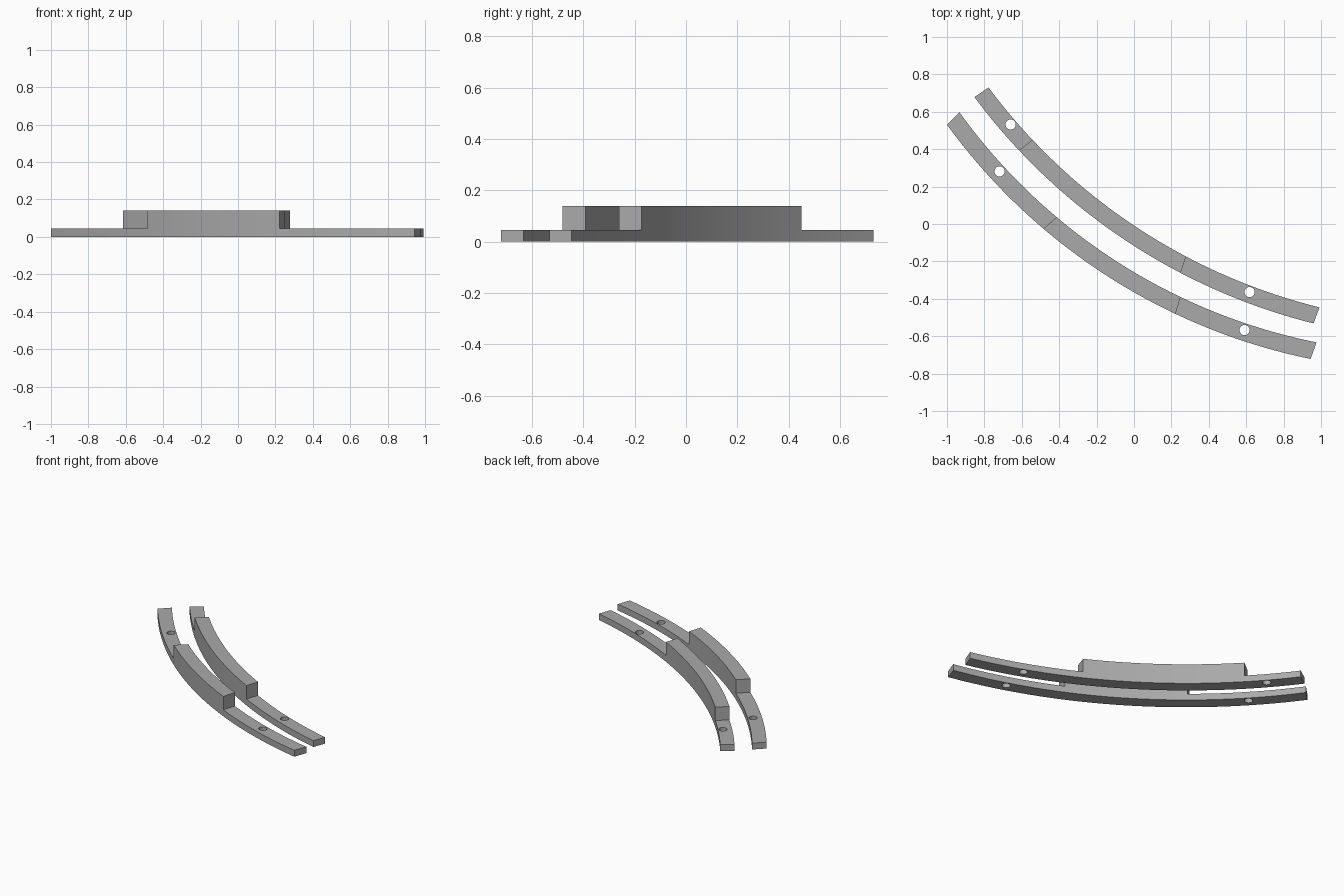
import bpy
import bmesh
from math import sqrt
from mathutils import Vector

if "Cube" in bpy.data.objects:
    bpy.data.objects.remove(bpy.data.objects["Cube"], do_unlink=True)

BASE_H, BLOCK_H, HOLE_R = 0.045, 0.14, 0.027
STEPS = 12  # segments in each of the three spans of a rail

grey = bpy.data.materials.new("plain grey")
grey.use_nodes = True
grey.diffuse_color = (0.4, 0.4, 0.4, 1)
grey.node_tree.nodes["Principled BSDF"].inputs["Base Color"].default_value = (0.4, 0.4, 0.4, 1)


def arc_points(centre, radius, stops):
    """Points on the lower side of a circle, evenly spread between x stops."""
    xs = [a + (b - a) * i / STEPS for a, b in zip(stops, stops[1:]) for i in range(STEPS)]
    xs.append(stops[-1])
    return [Vector((x, centre[1] - sqrt(radius ** 2 - (x - centre[0]) ** 2), 0)) for x in xs]


def curved_rail(name, centre, r_outer, r_inner, outer_stops, inner_stops, holes):
    bm = bmesh.new()
    outer = [bm.verts.new(p) for p in arc_points(centre, r_outer, outer_stops)]
    inner = [bm.verts.new(p) for p in arc_points(centre, r_inner, inner_stops)]
    strip = [bm.faces.new((outer[i], outer[i + 1], inner[i + 1], inner[i]))
             for i in range(len(outer) - 1)]

    # Thin strip, then the raised middle block
    def raise_faces(faces, height, keep):
        geom = bmesh.ops.extrude_face_region(bm, geom=faces, use_keep_orig=keep)["geom"]
        for v in geom:
            if isinstance(v, bmesh.types.BMVert):
                v.co.z += height
        return [f for f in geom if isinstance(f, bmesh.types.BMFace)]

    top = raise_faces(strip, BASE_H, True)
    edge_x = [(outer_stops[i] + inner_stops[i]) / 2 for i in (1, 2)]
    middle = [f for f in top if edge_x[0] < f.calc_center_median().x < edge_x[1]]
    raise_faces(middle, BLOCK_H - BASE_H, False)
    bmesh.ops.recalc_face_normals(bm, faces=bm.faces)
    mesh = bpy.data.meshes.new(name)
    bm.to_mesh(mesh)
    bm.free()
    mesh.materials.append(grey)
    rail = bpy.data.objects.new(name, mesh)
    bpy.context.collection.objects.link(rail)

    # Screw holes through both thin ends
    for x, y in holes:
        bpy.ops.mesh.primitive_cylinder_add(vertices=32, radius=HOLE_R, depth=0.3, location=(x, y, 0))
        cutter = bpy.context.object
        cutter.hide_render = True
        cutter.data.materials.append(grey)
        cut = rail.modifiers.new("screw hole", "BOOLEAN")
        cut.operation, cut.solver, cut.object = "DIFFERENCE", "EXACT", cutter
        bpy.context.view_layer.objects.active = rail
        bpy.ops.object.modifier_apply(modifier=cut.name)
        bpy.data.objects.remove(cutter, do_unlink=True)

    bpy.ops.object.select_all(action="DESELECT")
    rail.select_set(True)
    bpy.context.view_layer.objects.active = rail
    bpy.ops.object.shade_smooth_by_angle()


curved_rail("front_rail", (1.588, 2.413), 3.2, 3.107,
            (-1.0, -0.484, 0.222, 0.944), (-0.933, -0.414, 0.249, 0.976),
            [(-0.719, 0.281), (0.591, -0.567)])
curved_rail("back_rail", (1.748, 2.612), 3.241, 3.15,
            (-0.853, -0.615, 0.249, 0.96), (-0.778, -0.543, 0.278, 0.992),
            [(-0.66, 0.532), (0.618, -0.364)])
